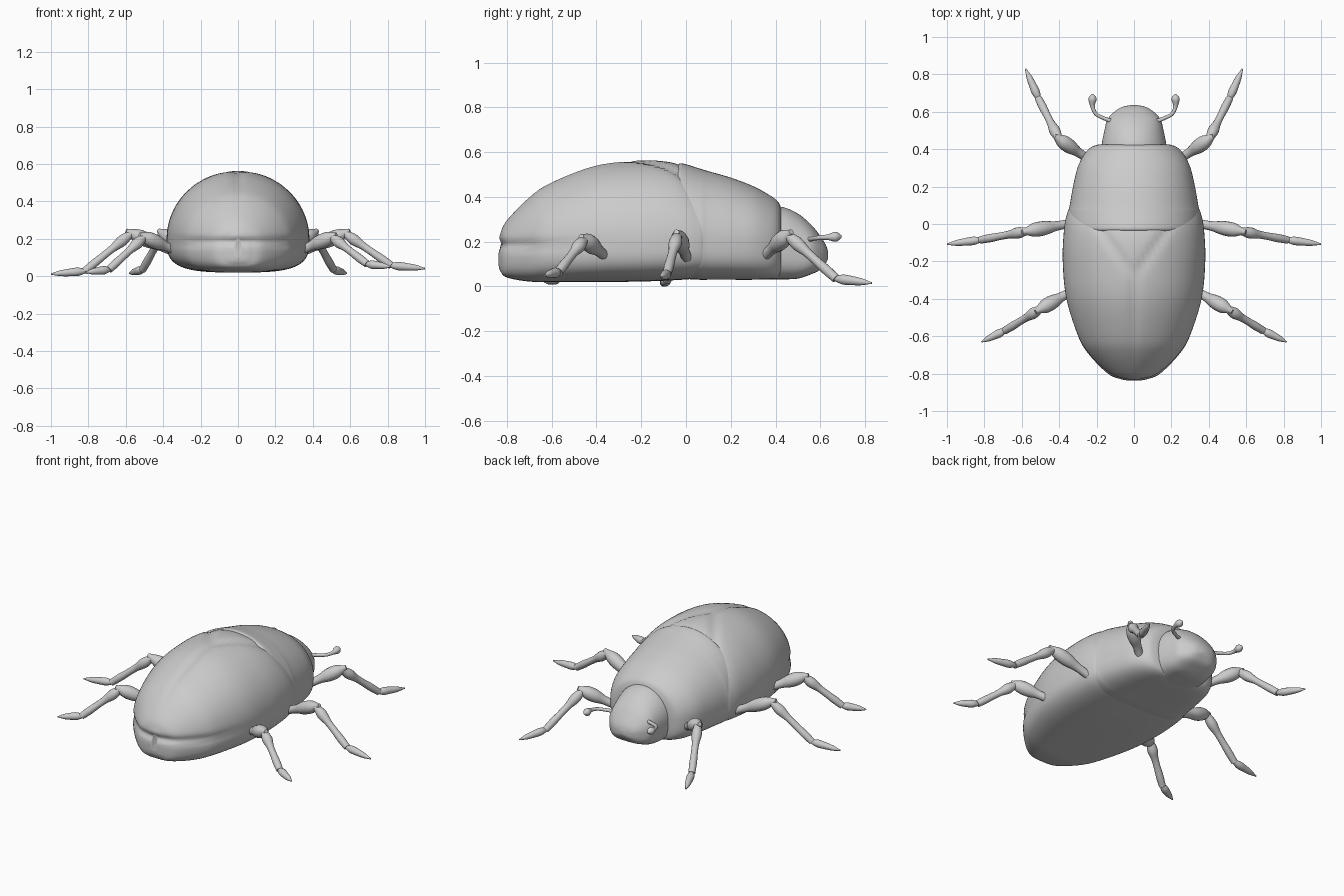
import bpy, bmesh, math
from mathutils import Vector

cube = bpy.data.objects.get("Cube")
if cube:
    bpy.data.objects.remove(cube)

shell = bpy.data.materials.new("plain_grey")
shell.use_nodes = True
grey = (0.6, 0.6, 0.6, 1)
shell.diffuse_color = grey
shell.node_tree.nodes["Principled BSDF"].inputs["Base Color"].default_value = grey


def finish(name, bm):
    bmesh.ops.recalc_face_normals(bm, faces=bm.faces)
    mesh = bpy.data.meshes.new(name)
    bm.to_mesh(mesh)
    bm.free()
    mesh.materials.append(shell)
    obj = bpy.data.objects.new(name, mesh)
    bpy.context.collection.objects.link(obj)
    bpy.ops.object.select_all(action="DESELECT")
    obj.select_set(True)
    bpy.context.view_layer.objects.active = obj
    bpy.ops.object.shade_smooth_by_angle(angle=math.radians(50))
    return obj


def skin(name, rings):
    """Join closed rings of points into a capped skin."""
    bm = bmesh.new()
    loops = [[bm.verts.new(p) for p in ring] for ring in rings]
    n = len(loops[0])
    for a, b in zip(loops, loops[1:]):
        for i in range(n):
            j = (i + 1) % n
            bm.faces.new((a[i], a[j], b[j], b[i]))
    bm.faces.new(loops[0])
    bm.faces.new(loops[-1])
    return finish(name, bm)


def spline(points, steps):
    """Smooth interpolation through tuples of any length."""
    pts = [points[0]] + list(points) + [points[-1]]
    out = []
    for k in range(len(points) - 1):
        a, b, c, d = pts[k:k + 4]
        for s in range(steps):
            t = s / steps
            out.append([q + t / 2 * (r - p + t * (2 * p - 5 * q + 4 * r - s3 + t * (3 * (q - r) + s3 - p)))
                        for p, q, r, s3 in zip(a, b, c, d)])
    return out + [list(points[-1])]


def bump(v, width):
    return math.exp(-(v / width) ** 2)


def domed_body(name, stations, shape=None, sides=96, steps=7):
    """Loft along y: round above the widest level, boxy below it.
    Each station holds y, half width, top, widest level, bottom."""
    rings = []
    for y, w, top, mid, low in spline(stations, steps):
        ring = []
        for i in range(sides):
            a = 2 * math.pi * i / sides
            c, s = math.cos(a), math.sin(a)
            if s >= 0:
                p = Vector((w * c, y, mid + (top - mid) * s))
            else:
                x = math.copysign(abs(c) ** 0.55, c)
                p = Vector((w * x, y, mid - (mid - low) * abs(s) ** 0.6))
            ring.append(shape(p) if shape else p)
        rings.append(ring)
    return skin(name, rings)


def wing_grooves(p):
    """Seams of the wing cases: centre line, shield edge and side rim."""
    x, y, z = p
    if z > 0.3:
        edge = abs(x) - max(0, y + 0.28) * 0.7
        z -= 0.012 * bump(edge, 0.025) * min(1, max(0, (y + 0.8) * 3))
    rear = min(1, max(0, (-0.3 - y) * 2.5))
    pinch = 1 - 0.022 * rear * bump(z - 0.185, 0.022)
    return Vector((x * pinch, (y + 0.1) * pinch - 0.1, z))


domed_body("abdomen_and_wing_cases", [
    (-0.838, 0.02, 0.2, 0.15, 0.1), (-0.83, 0.07, 0.235, 0.15, 0.07),
    (-0.8, 0.14, 0.295, 0.16, 0.04), (-0.7, 0.24, 0.4, 0.18, 0.022),
    (-0.6, 0.3, 0.467, 0.19, 0.02), (-0.4, 0.362, 0.543, 0.2, 0.02),
    (-0.2, 0.381, 0.563, 0.2, 0.022), (-0.05, 0.376, 0.55, 0.2, 0.028),
    (0.04, 0.362, 0.5, 0.2, 0.035), (0.09, 0.335, 0.45, 0.2, 0.045),
    (0.11, 0.25, 0.38, 0.2, 0.08)], wing_grooves)

domed_body("thorax_shield", [
    (-0.04, 0.34, 0.535, 0.2, 0.04), (-0.02, 0.355, 0.55, 0.2, 0.035),
    (0.06, 0.352, 0.527, 0.2, 0.03), (0.1, 0.344, 0.515, 0.2, 0.03),
    (0.2, 0.326, 0.486, 0.2, 0.03), (0.3, 0.302, 0.448, 0.2, 0.03),
    (0.37, 0.268, 0.41, 0.19, 0.032), (0.41, 0.23, 0.38, 0.19, 0.04),
    (0.425, 0.19, 0.35, 0.19, 0.06)])

domed_body("head", [
    (0.36, 0.18, 0.355, 0.18, 0.032), (0.43, 0.172, 0.355, 0.18, 0.032),
    (0.5, 0.158, 0.325, 0.17, 0.035), (0.56, 0.142, 0.275, 0.16, 0.055),
    (0.6, 0.105, 0.225, 0.15, 0.075), (0.625, 0.065, 0.185, 0.145, 0.105),
    (0.635, 0.02, 0.155, 0.14, 0.125)], sides=64)


def tube(name, path, radii, sides=16):
    """Round tube with a radius at each path point."""
    rings = []
    for k, (p, r) in enumerate(zip(path, radii)):
        along = (path[min(k + 1, len(path) - 1)] - path[max(k - 1, 0)]).normalized()
        u = along.cross(Vector((0, 0, 1))).normalized()
        v = along.cross(u)
        rings.append([p + r * (u * math.cos(a) + v * math.sin(a))
                      for a in (2 * math.pi * i / sides for i in range(sides))])
    return skin(name, rings)


def limb(name, start, end, radii):
    profile = [r[0] for r in spline([(r,) for r in radii], 4)]
    n = len(profile) - 1
    tube(name, [start.lerp(end, k / n) for k in range(n + 1)], profile)


# hip, knee, ankle and toe of each leg
legs = {
    "front": ((0.22, 0.33, 0.12), (0.41, 0.46, 0.235), (0.51, 0.67, 0.035), (0.58, 0.83, 0.015)),
    "middle": ((0.3, 0.01, 0.11), (0.58, -0.04, 0.235), (0.82, -0.085, 0.042), (1.0, -0.108, 0.026)),
    "rear": ((0.3, -0.34, 0.12), (0.51, -0.46, 0.215), (0.69, -0.57, 0.05), (0.815, -0.63, 0.035)),
}
for side, word in ((1, "left"), (-1, "right")):
    for place, joints in legs.items():
        hip, knee, ankle, toe = [Vector((x * side, y, z)) for x, y, z in joints]
        if place != "front":
            ankle.z += 0.015 * side
            toe.z += 0.015 * side
        out = (knee - hip).normalized() * 0.04
        limb(f"{word}_{place}_thigh", hip, knee + out * 0.5, (0.028, 0.024, 0.026, 0.038, 0.036, 0.012))
        limb(f"{word}_{place}_shin", knee - out * 0.3, ankle, (0.02, 0.03, 0.021, 0.02, 0.022, 0.02))
        limb(f"{word}_{place}_foot", ankle.lerp(toe, -0.08), toe, (0.01, 0.022, 0.02, 0.015, 0.004))

    # Hooked feelers with a rounded club at the end
    path = spline([(0.12, 0.55, 0.21), (0.165, 0.567, 0.213), (0.205, 0.59, 0.217),
                   (0.222, 0.63, 0.22), (0.222, 0.67, 0.222), (0.222, 0.695, 0.223)], 5)
    radii = spline([(0.011,), (0.01,), (0.01,), (0.012,), (0.022,), (0.005,)], 5)
    tube(f"{word}_feeler", [Vector((x * side, y, z)) for x, y, z in path], [r[0] for r in radii])
